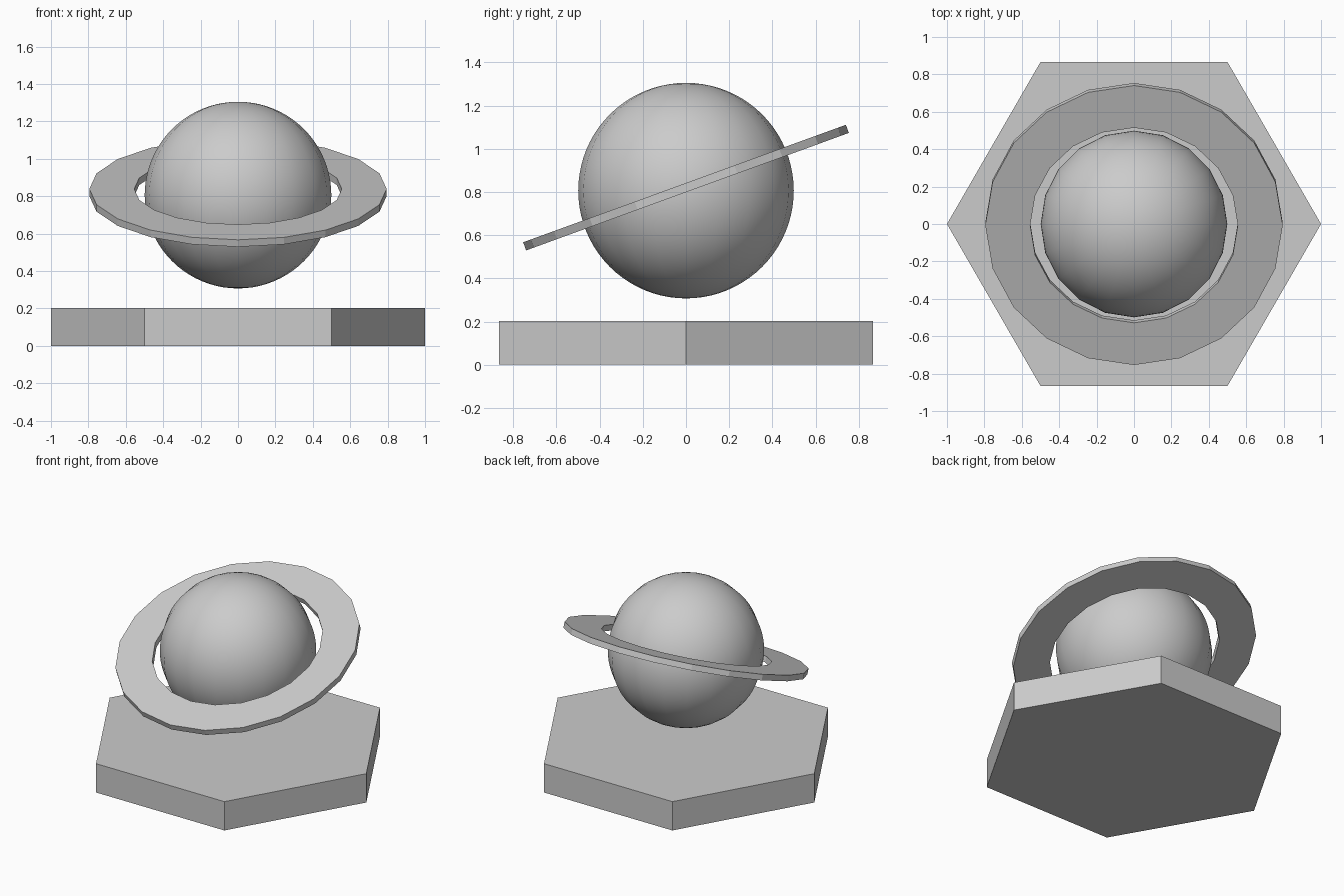
import bpy
import bmesh
from math import radians, cos, sin, tau

if "Cube" in bpy.data.objects:
    bpy.data.objects.remove(bpy.data.objects["Cube"])


def ring_mesh(name, sides, inner, outer, thickness):
    # Flat faceted band: four loops bridged around a rectangular section
    section = [(outer, -thickness / 2), (outer, thickness / 2),
               (inner, thickness / 2), (inner, -thickness / 2)]
    bm = bmesh.new()
    loops = [[bm.verts.new((r * cos(tau * i / sides), r * sin(tau * i / sides), z))
              for r, z in section] for i in range(sides)]
    for i in range(sides):
        a, b = loops[i], loops[(i + 1) % sides]
        for k in range(4):
            n = (k + 1) % 4
            bm.faces.new((a[k], b[k], b[n], a[n]))
    bmesh.ops.recalc_face_normals(bm, faces=bm.faces)
    mesh = bpy.data.meshes.new(name)
    bm.to_mesh(mesh)
    bm.free()
    obj = bpy.data.objects.new(name, mesh)
    bpy.context.collection.objects.link(obj)
    return obj


# Hexagonal base, corners on the x axis
bpy.ops.mesh.primitive_cylinder_add(vertices=6, radius=1.0, depth=0.203,
                                    location=(0, 0, 0.1015),
                                    rotation=(0, 0, radians(30)))
bpy.context.object.name = "hexagonal_base"

# Smooth floating globe
bpy.ops.mesh.primitive_uv_sphere_add(segments=20, ring_count=40, radius=0.499,
                                     location=(0, 0, 0.806))
globe = bpy.context.object
globe.name = "globe"
bpy.ops.object.shade_smooth()

# Tilted twenty-sided ring, low at the front
ring = ring_mesh("tilted_ring", 20, 0.555, 0.795, 0.04)
ring.location = (0, 0, 0.82)
ring.rotation_euler = (radians(20), 0, 0)
